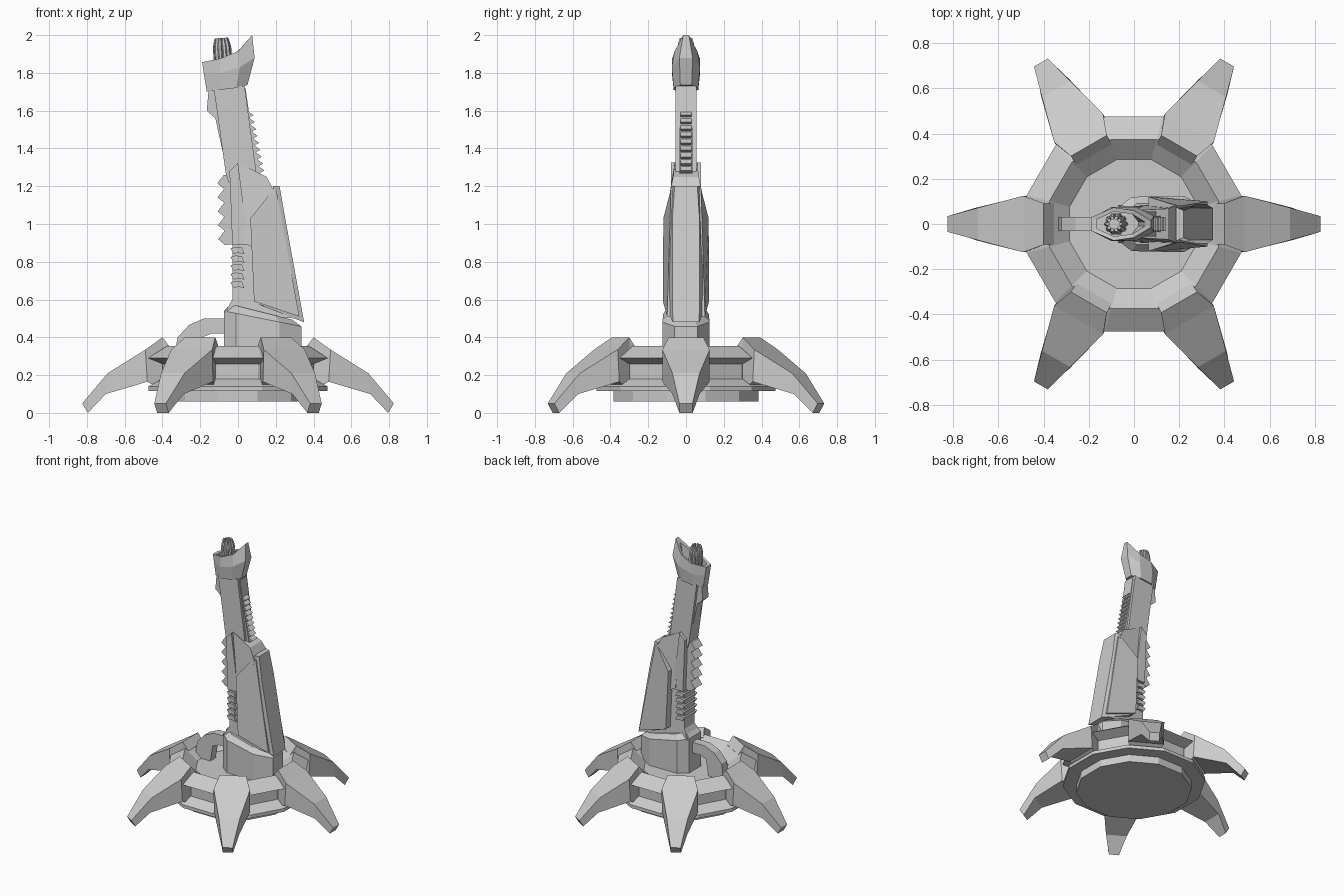
import bpy, bmesh
from math import sin, cos, pi, radians
from mathutils import Vector, Matrix

if "Cube" in bpy.data.objects:
    bpy.data.objects.remove(bpy.data.objects["Cube"])


def finish(name, bm):
    bmesh.ops.recalc_face_normals(bm, faces=bm.faces)
    me = bpy.data.meshes.new(name)
    bm.to_mesh(me)
    bm.free()
    ob = bpy.data.objects.new(name, me)
    bpy.context.collection.objects.link(ob)
    return ob


def loft(name, rings):
    """Skin a list of equal-length closed rings and cap both ends."""
    bm = bmesh.new()
    vs = [[bm.verts.new(p) for p in r] for r in rings]
    n = len(rings[0])
    for a, b in zip(vs, vs[1:]):
        for i in range(n):
            j = (i + 1) % n
            bm.faces.new((a[i], a[j], b[j], b[i]))
    bm.faces.new(vs[0][::-1])
    bm.faces.new(vs[-1])
    return finish(name, bm)


def slab(name, pts, hw=None):
    """Side profile (x, z[, half width]) extended symmetrically in y."""
    pts = [p if len(p) == 3 else (*p, hw) for p in pts]
    return loft(name, [[(x, s * w, z) for x, z, w in pts] for s in (-1, 1)])


def mirrored(half):
    """Half ring (x, y, z) closed by its mirror image across y."""
    return half + [(x, -y, z) for x, y, z in reversed(half)]


def saw(name, p0, p1, n, depth, inner, hw, lean=0.7):
    """Toothed strip along p0-p1; negative inner/positive depth point outwards."""
    a, b = Vector(p0), Vector(p1)
    d = (b - a) / n
    out = Vector((d.y, -d.x)).normalized()
    pts = []
    for i in range(n):
        pts += [a + d * i, a + d * (i + lean) + out * depth]
    pts += [b, b - out * inner, a - out * inner]
    return slab(name, [(p.x, p.y) for p in pts], hw)


# Twelve-sided base with waist and bowl (apothem, z)
profile = [(.385, .06), (.385, .115), (.475, .115), (.475, .14), (.40, .18),
           (.40, .26), (.475, .29), (.375, .355), (.285, .28)]
angles = [radians(15 + 30 * i) for i in range(12)]
loft("base_ring", [[(a / cos(pi / 12) * cos(t), a / cos(pi / 12) * sin(t), z)
                    for t in angles] for a, z in profile])

# Six claw legs: radius top, radius bottom, half width, z top, z bottom
stations = [(.355, .355, .09, .34, .12), (.40, .40, .092, .40, .12),
            (.49, .48, .125, .335, .165), (.69, .70, .072, .21, .10),
            (.825, .795, .035, .05, 0)]
for i in range(6):
    leg = loft("leg_%d" % (i + 1), [
        [(rt, -w, zt), (rt, w, zt), (rb, w, zb), (rb, -w, zb)]
        for rt, rb, w, zt, zb in stations])
    leg.data.transform(Matrix.Rotation(i * pi / 3, 4, 'Z'))

# Pedestal with sloping top, and the hose feeding it
plan = [(-.075, .07), (-.01, .12), (.22, .125), (.335, .06)]
loft("pedestal", [mirrored([(x, y, .26) for x, y in plan]),
                  mirrored([(x, y, .525 - .2 * x) for x, y in plan]),
                  mirrored([(.1 + (x - .1) * .8, y * .75, .56 - .2 * x) for x, y in plan])])
slab("hose", [(-.34, .28), (-.32, .40), (-.26, .465), (-.18, .50), (-.05, .50),
              (-.05, .42), (-.14, .42), (-.19, .40), (-.21, .28)], .032)

# Lower column with cooling ribs
slab("column", [(-.07, .53, .085), (-.03, .60, .06), (-.03, 1.1, .06),
                (.14, 1.1, .07), (.30, .50, .08)])
for i in range(5):
    z = .66 + i * .045
    slab("rib_%d" % (i + 1), [(-.04, z + .03), (-.015, z + .038), (.02, z + .035),
                              (.035, z), (.0, z + .008), (-.02, z)], .078)

# Rear armour plate and its outer spine
slab("armour_plate", [(.085, .59, .122), (.065, 1.03, .12), (.19, 1.185, .08),
                      (.205, 1.17, .08), (.325, .51, .1)])
slab("armour_spine", [(.105, .575, .1), (.30, .55, .1), (.185, 1.2, .075),
                      (.22, 1.2, .06), (.25, 1.03, .072), (.35, .48, .07)])

# Middle housing, side strip and forward teeth
slab("housing", [(0, 1.325, .06), (.15, 1.25, .068), (.195, 1.17, .085),
                 (.14, .75, .085), (.07, .88, .085), (.03, .9, .085)])
slab("housing_strip", [(-.045, 1.28), (0, 1.325), (.055, .89), (-.03, .89)], .08)
saw("forward_teeth", (-.07, .89), (-.075, 1.26), 5, -.035, -.1, .045, .4)

# Neck with cheek panel and rear serrations
slab("neck", [(-.13, 1.73), (.035, 1.73), (.10, 1.25), (-.05, 1.22), (-.065, 1.27)], .055)
slab("neck_front_panel", [(-.155, 1.72), (-.165, 1.60), (-.12, 1.56),
                          (-.05, 1.24), (0, 1.24), (-.05, 1.72)], .035)
slab("neck_back_panel", [(.0, 1.72), (.04, 1.72), (.06, 1.58), (.12, 1.25), (.0, 1.25)], .035)
saw("rear_serrations", (.05, 1.60), (.115, 1.27), 9, -.027, -.07, .03, .8)

# Hollow muzzle shroud with a raised rear fin
low = [(-.165, .03, 1.70), (-.10, .065, 1.71), (-.01, .065, 1.72), (.05, .03, 1.735)]
mid = [(-.18, .03, 1.79), (-.10, .075, 1.80), (.01, .075, 1.83), (.088, .035, 1.88)]
top = [(-.19, .03, 1.857), (-.09, .073, 1.877), (.0, .06, 1.915), (.075, .015, 2.0)]
lip = [(-.165, .02, 1.857), (-.09, .055, 1.875), (-.01, .045, 1.905), (.05, .008, 1.965)]
floor = [(x - .0, y, 1.81) for x, y, z in lip[:3]] + [(.02, .008, 1.81)]
loft("muzzle_shroud", [mirrored(r) for r in (low, mid, top, lip, floor)])

# Bundle of small barrels, tilted along the mast
tilt = Matrix.Translation((-.075, 0, 1.80)) @ Matrix.Rotation(radians(-4), 4, 'Y')
for i in range(10):
    t = i * pi / 5
    rings = []
    for r, s, z in ((.037, .012, 0), (.037, .012, .13), (.034, .012, .15), (.028, .008, .185)):
        rings.append([tilt @ Vector((r * cos(t) + s * cos(k * pi / 3),
                                     r * sin(t) + s * sin(k * pi / 3), z)) for k in range(6)])
    loft("barrel_%d" % (i + 1), rings)
loft("barrel_core", [[tilt @ Vector((.03 * cos(k * pi / 5), .03 * sin(k * pi / 5), z))
                      for k in range(10)] for z in (0, .15)])
